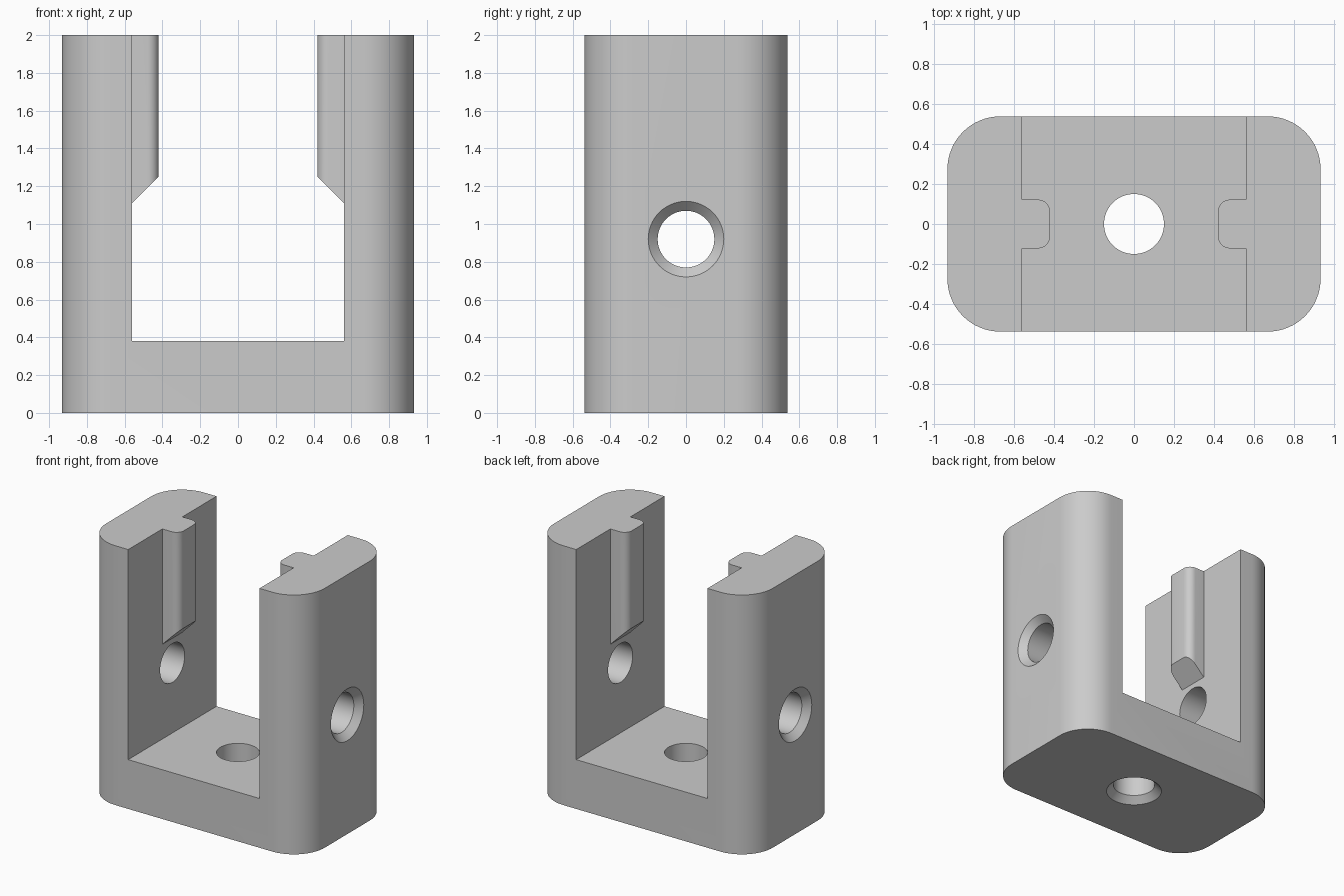
import bpy, bmesh
from math import sin, cos, pi
from mathutils import Matrix

default = bpy.data.objects.get("Cube")
if default:
    bpy.data.objects.remove(default, do_unlink=True)

grey = bpy.data.materials.new("plain grey")
grey.use_nodes = True
COLOUR = (0.6, 0.6, 0.6, 1)
grey.diffuse_color = COLOUR
grey.node_tree.nodes["Principled BSDF"].inputs["Base Color"].default_value = COLOUR

HALF_X, HALF_Y, HEIGHT = 0.933, 0.538, 2.0
SLOT_X, FLOOR = 0.56, 0.38


def loft(name, rings, matrix=Matrix()):
    """Closed solid through a list of rings with equal point counts."""
    bm = bmesh.new()
    loops = [[bm.verts.new(p) for p in ring] for ring in rings]
    count = len(loops[0])
    for low, high in zip(loops, loops[1:]):
        for i in range(count):
            j = (i + 1) % count
            bm.faces.new((low[i], low[j], high[j], high[i]))
    bm.faces.new(loops[0][::-1])
    bm.faces.new(loops[-1])
    bm.transform(matrix)
    bmesh.ops.recalc_face_normals(bm, faces=bm.faces)
    mesh = bpy.data.meshes.new(name)
    bm.to_mesh(mesh)
    bm.free()
    mesh.materials.append(grey)
    obj = bpy.data.objects.new(name, mesh)
    bpy.context.collection.objects.link(obj)
    return obj


def rounded_rect(x0, x1, y0, y1, radius, steps):
    points = []
    corners = ((x1, y1, -1, -1), (x0, y1, 1, -1), (x0, y0, 1, 1), (x1, y0, -1, 1))
    for quarter, (x, y, sx, sy) in enumerate(corners):
        for s in range(steps + 1):
            a = (quarter + s / steps) * pi / 2
            points.append((x + radius * (sx + cos(a)), y + radius * (sy + sin(a))))
    return points


def circle(radius, z, sides=64):
    return [(radius * cos(2 * pi * i / sides), radius * sin(2 * pi * i / sides), z)
            for i in range(sides)]


def combine(target, tool, operation):
    mod = target.modifiers.new(operation.lower(), "BOOLEAN")
    mod.operation, mod.object, mod.solver = operation, tool, "EXACT"
    bpy.context.view_layer.objects.active = target
    bpy.ops.object.modifier_apply(modifier=mod.name)
    bpy.data.objects.remove(tool, do_unlink=True)


def countersunk_cutter(matrix):
    # Conical mouth running into a straight bore
    return loft("hole_cutter", [circle(0.25, -0.05), circle(0.15, 0.05),
                                circle(0.15, 0.6)], matrix)


# Rounded block
outline = rounded_rect(-HALF_X, HALF_X, -HALF_Y, HALF_Y, 0.265, 16)
bracket = loft("u_bracket", [[(x, y, z) for x, y in outline] for z in (0, HEIGHT)])

# Open channel between the two walls
channel = rounded_rect(-SLOT_X, SLOT_X, -1, 1, 0.1, 1)
combine(bracket, loft("channel_cutter", [[(x, y, z) for x, y in channel]
                                         for z in (FLOOR, HEIGHT + 1)]), "DIFFERENCE")

# Countersunk hole through the base
combine(bracket, countersunk_cutter(Matrix()), "DIFFERENCE")

for side in (1, -1):
    # Guide rib with rounded edges and a sloping lower end
    rib = rounded_rect(0.42, 0.68, -0.122, 0.122, 0.06, 8)
    low = [(side * x, y, 1.11 + SLOT_X - x) for x, y in rib]
    high = [(side * x, y, HEIGHT) for x, y in rib]
    combine(bracket, loft("guide_rib", [low, high]), "UNION")
    # Countersunk hole through the wall
    place = Matrix.Translation((side * HALF_X, 0, 0.92)) @ Matrix.Rotation(-side * pi / 2, 4, "Y")
    combine(bracket, countersunk_cutter(place), "DIFFERENCE")

# Smooth curves with crisp edges
bpy.ops.object.select_all(action="DESELECT")
bracket.select_set(True)
bpy.context.view_layer.objects.active = bracket
bpy.ops.object.shade_smooth_by_angle(angle=pi / 6)
